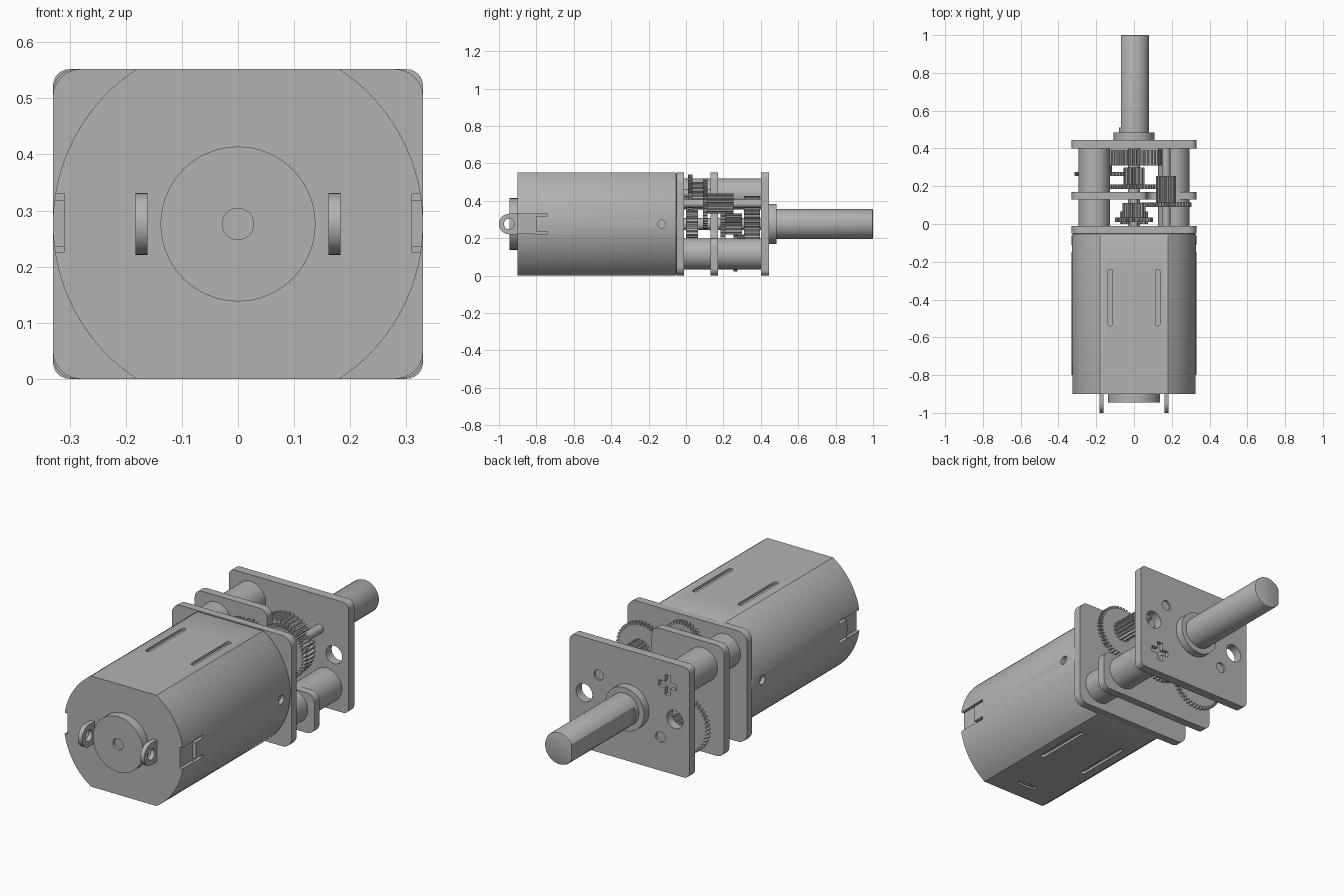
import bpy, bmesh
from math import sin, cos, pi, radians, sqrt, asin

if "Cube" in bpy.data.objects:
    bpy.data.objects.remove(bpy.data.objects["Cube"])

ZC = 0.276          # height of the main axis
HALF_W = 0.33       # half width of plates and motor

grey = bpy.data.materials.new("plain_grey")
grey.use_nodes = True
grey.diffuse_color = (0.45, 0.45, 0.45, 1)
grey.node_tree.nodes["Principled BSDF"].inputs["Base Color"].default_value = (0.45, 0.45, 0.45, 1)


def prism(name, pts, a, b, axis="y", bevel=0):
    """Extrude a profile from a to b. Profile is (x,z) for y, (y,z) for x, (x,y) for z."""
    place = {"y": lambda p, t: (p[0], t, p[1]),
             "x": lambda p, t: (t, p[0], p[1]),
             "z": lambda p, t: (p[0], p[1], t)}[axis]
    bm = bmesh.new()
    rings = [[bm.verts.new(place(p, t)) for p in pts] for t in (a, b)]
    bm.faces.new(rings[0])
    end = bm.faces.new(rings[1])
    n = len(pts)
    for i in range(n):
        j = (i + 1) % n
        bm.faces.new((rings[0][i], rings[0][j], rings[1][j], rings[1][i]))
    bmesh.ops.recalc_face_normals(bm, faces=bm.faces)
    if bevel:
        bmesh.ops.bevel(bm, geom=list(end.edges), offset=bevel, segments=2,
                        affect="EDGES", profile=0.5)
    mesh = bpy.data.meshes.new(name)
    bm.to_mesh(mesh)
    bm.free()
    ob = bpy.data.objects.new(name, mesh)
    ob.data.materials.append(grey)
    bpy.context.collection.objects.link(ob)
    return ob


def circle(u, v, r, n=32):
    return [(u + r * cos(2 * pi * i / n), v + r * sin(2 * pi * i / n)) for i in range(n)]


def rect(u0, u1, v0, v1):
    return [(u0, v0), (u1, v0), (u1, v1), (u0, v1)]


def rounded(corners, r, n=6):
    """Round each corner of an axis-aligned, counter-clockwise outline."""
    out = []
    for i, c in enumerate(corners):
        p, q = corners[i - 1], corners[(i + 1) % len(corners)]
        d = [((e[0] - c[0]), (e[1] - c[1])) for e in (p, q)]
        d = [(x / sqrt(x * x + y * y), y / sqrt(x * x + y * y)) for x, y in d]
        for k in range(n + 1):
            t = k / n * pi / 2
            s, w = r * (1 - sin(t)), r * (1 - cos(t))
            out.append((c[0] + d[0][0] * s + d[1][0] * w, c[1] + d[0][1] * s + d[1][1] * w))
    return out


def cut(ob, cutters):
    """Subtract each cutter in turn and delete it."""
    for c in cutters:
        c.hide_render = True
        mod = ob.modifiers.new("cut", "BOOLEAN")
        mod.operation, mod.solver, mod.object = "DIFFERENCE", "EXACT", c
        bpy.context.view_layer.update()
        result = bpy.data.meshes.new_from_object(
            ob.evaluated_get(bpy.context.evaluated_depsgraph_get()))
        ob.modifiers.clear()
        ob.data = result
        bpy.data.objects.remove(c)
    return ob


def gear(name, x, z, r, teeth, y0, y1, depth=0.014):
    pts = []
    for i in range(teeth):
        for f, rad in ((0, r - depth), (0.3, r - depth), (0.45, r), (0.8, r)):
            t = 2 * pi * (i + f) / teeth
            pts.append((x + rad * cos(t), z + rad * sin(t)))
    prism(name, pts, y0, y1)


# Motor can: a cylinder with flat top and bottom
a = asin(ZC / HALF_W)
steps = 24
arc = [-a + 2 * a * i / steps for i in range(steps + 1)]
can = [(HALF_W * cos(t), ZC + HALF_W * sin(t)) for t in arc]
can += [(-x, z) for x, z in reversed(can)]
motor = prism("motor_can", can, -0.9, -0.05, bevel=0.012)
cutters = []
for s in (-1, 1):
    lo, hi = sorted((s * 0.31, s * 0.36))
    # side notch, crimp slits and small vent hole
    cutters.append(prism("cutter", rect(-0.92, -0.8, 0.225, 0.33), lo, hi, "x"))
    for z in (0.222, 0.318):
        cutters.append(prism("cutter", rect(-0.81, -0.74, z, z + 0.014), lo, hi, "x"))
    cutters.append(prism("cutter", circle(-0.13, ZC, 0.022, 16), lo, hi, "x"))
    # long slits on the flats
    for z in (0, 2 * ZC):
        x = s * 0.125
        cutters.append(prism("cutter", rounded(rect(x - 0.012, x + 0.012, -0.54, -0.24), 0.011, 4),
                             z - 0.012, z + 0.012, "z"))
cutters.append(prism("cutter", rect(-0.05, 0.05, -0.81, -0.78), -0.01, 0.01, "z"))
cut(motor, cutters)

# Rear bearing cap with its hole
cap = prism("bearing_cap", circle(0, ZC, 0.138, 64), -0.945, -0.895)
cut(cap, [prism("cutter", circle(0, ZC, 0.028), -0.96, -0.93)])

# Solder terminals with eyelets
for s, side in ((1, "left"), (-1, "right")):
    r = 0.055
    tab = [(-0.945 - r * sin(pi * i / 16), ZC + r * cos(pi * i / 16)) for i in range(17)]
    tab += [(-0.89, ZC - r), (-0.89, ZC + r)]
    lo, hi = sorted((s * 0.161, s * 0.183))
    terminal = prism(side + "_terminal", tab, lo, hi, "x")
    cut(terminal, [prism("cutter", circle(-0.945, ZC, 0.028), lo - 0.02, hi + 0.02, "x")])

# Gearbox plates
full = rect(-HALF_W, HALF_W, 0, 2 * ZC)
prism("motor_plate", rounded(full, 0.05), -0.05, -0.01)
stepped = [(-HALF_W, 0), (HALF_W, 0), (HALF_W, 0.2), (0.07, 0.2), (0.07, 2 * ZC), (-HALF_W, 2 * ZC)]
prism("middle_plate", rounded(stepped, 0.04), 0.13, 0.17)
plate = prism("output_plate", rounded(full, 0.03), 0.4, 0.445)

AX, AZ = 0.17, 0.109       # offset of the side axles from the main axis
PX, PZ = 0.21, 0.16        # offset of the pillars from the main axis
cutters = []
for s in (-1, 1):
    cutters.append(prism("cutter", circle(s * 0.25, ZC, 0.045), 0.38, 0.46))
    cutters.append(prism("cutter", circle(s * AX, ZC + s * AZ, 0.026), 0.435, 0.46))
    x, z = -s * PX, ZC + s * PZ
    arm, w = 0.05, 0.015
    cross = [(w, -arm), (w, -w), (arm, -w), (arm, w), (w, w), (w, arm)]
    cross += [(-u, -v) for u, v in cross]
    cutters.append(prism("cutter", [(x + u, z + v) for u, v in cross], 0.425, 0.46))
cut(plate, cutters)

# Spacer pillars and side axles
for s, side in ((1, "left"), (-1, "right")):
    prism(side + "_pillar", circle(s * PX, ZC - s * PZ, 0.083, 48), -0.015, 0.405)
    prism(side + "_axle", circle(s * AX, ZC + s * AZ, 0.022, 24), -0.015, 0.41)

# Gear train
prism("main_axle", circle(0, ZC, 0.032, 24), -0.015, 0.41)
prism("upper_axle", circle(0, 0.44, 0.022, 24), -0.015, 0.135)
gear("motor_pinion", 0, ZC, 0.075, 16, 0.0, 0.065)
gear("upper_gear", 0, 0.44, 0.1, 32, 0.01, 0.035)
gear("upper_pinion", 0, 0.44, 0.06, 16, 0.035, 0.11)
gear("left_gear", AX, ZC + AZ, 0.135, 44, 0.09, 0.115)
gear("left_pinion", AX, ZC + AZ, 0.053, 16, 0.115, 0.255)
gear("middle_gear", 0, ZC, 0.135, 44, 0.185, 0.21)
gear("middle_pinion", 0, ZC, 0.055, 16, 0.21, 0.3)
gear("right_gear", -AX, ZC - AZ, 0.145, 44, 0.255, 0.275)
gear("right_pinion", -AX, ZC - AZ, 0.053, 16, 0.275, 0.395)
gear("output_gear", 0, ZC, 0.15, 40, 0.31, 0.395)

# Output boss and shaft with one flat side
prism("output_boss", circle(0, ZC, 0.108, 64), 0.44, 0.485)
prism("shaft_collar", circle(0, ZC, 0.08, 48), 0.48, 0.51)
b = pi - 0.52
d_shape = [(0.08 * cos(-b + 2 * b * i / 40), ZC + 0.08 * sin(-b + 2 * b * i / 40)) for i in range(41)]
prism("output_shaft", d_shape, 0.505, 1.0, bevel=0.006)

# Smooth round walls, keep edges sharp
bpy.ops.object.select_all(action="DESELECT")
for ob in bpy.context.scene.objects:
    if ob.type == "MESH" and ob.data.materials and ob.data.materials[0] == grey:
        ob.select_set(True)
        bpy.context.view_layer.objects.active = ob
bpy.ops.object.shade_smooth_by_angle(angle=radians(25))
